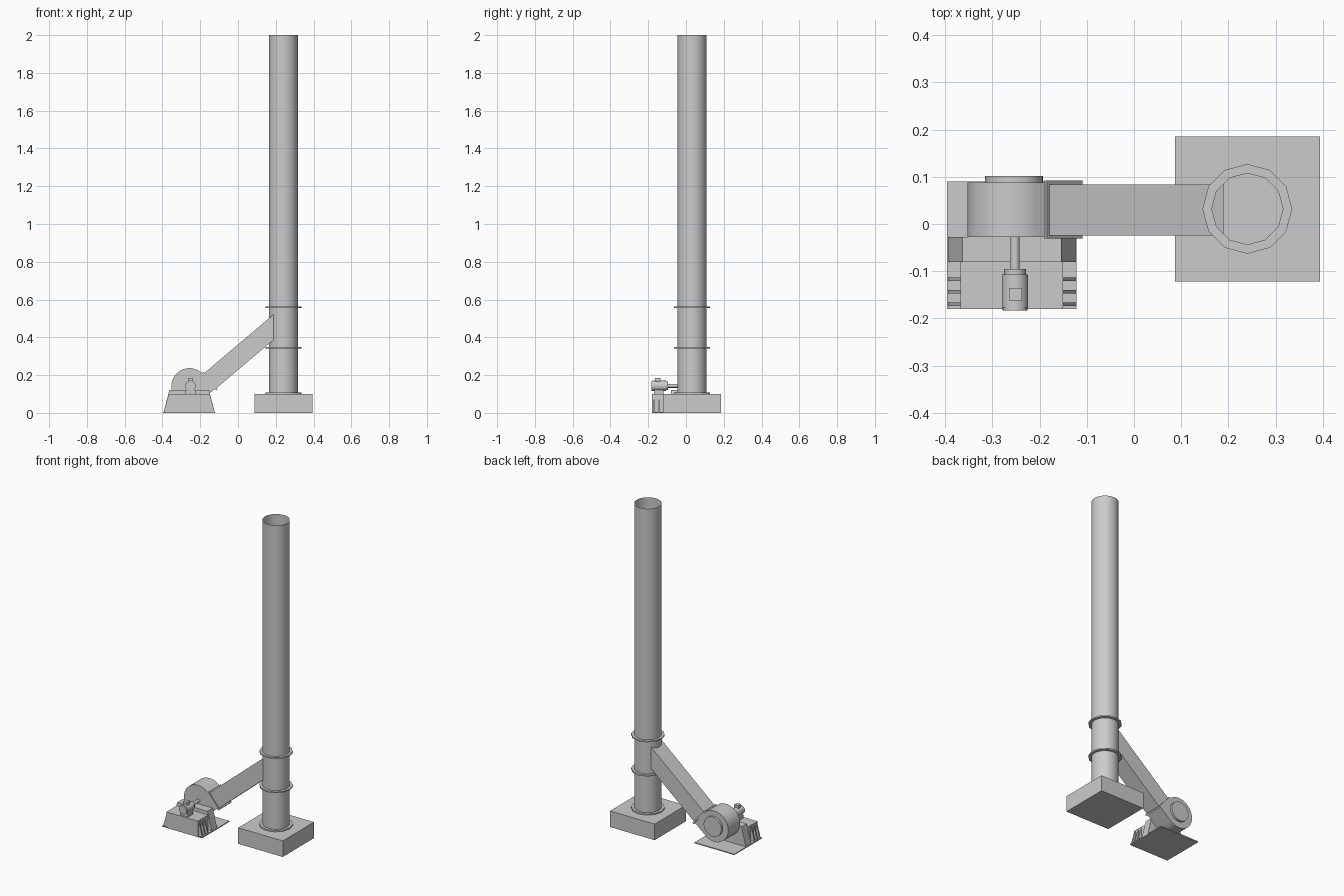
import bpy, bmesh, math
from mathutils import Matrix, Vector

if "Cube" in bpy.data.objects:
    bpy.data.objects.remove(bpy.data.objects["Cube"], do_unlink=True)

grey = bpy.data.materials.new("plain_grey")
grey.use_nodes = True
GREY = (0.6, 0.6, 0.6, 1)
grey.diffuse_color = GREY
grey.node_tree.nodes["Principled BSDF"].inputs["Base Color"].default_value = GREY


def finish(name, bm, smooth=False):
    bmesh.ops.recalc_face_normals(bm, faces=bm.faces[:])
    mesh = bpy.data.meshes.new(name)
    bm.to_mesh(mesh)
    bm.free()
    mesh.materials.append(grey)
    ob = bpy.data.objects.new(name, mesh)
    bpy.context.collection.objects.link(ob)
    if smooth:
        bpy.ops.object.select_all(action='DESELECT')
        ob.select_set(True)
        bpy.context.view_layer.objects.active = ob
        bpy.ops.object.shade_smooth_by_angle(angle=math.radians(35))
    return ob


def extrude_profile(name, points, y0, y1, smooth=False):
    """Prism from an (x, z) outline between two y values."""
    bm = bmesh.new()
    front = bm.faces.new([bm.verts.new((x, y0, z)) for x, z in points])
    moved = bmesh.ops.extrude_face_region(bm, geom=[front])["geom"]
    bmesh.ops.translate(bm, vec=(0, y1 - y0, 0),
                        verts=[v for v in moved if isinstance(v, bmesh.types.BMVert)])
    return finish(name, bm, smooth)


def box(name, x0, x1, y0, y1, z0, z1):
    return extrude_profile(name, [(x0, z0), (x1, z0), (x1, z1), (x0, z1)], y0, y1)


def cylinder(name, centre, radius, length, along_y=False, sides=32, caps=True):
    bm = bmesh.new()
    turn = Matrix.Rotation(math.pi / 2, 4, 'X') if along_y else Matrix.Identity(4)
    bmesh.ops.create_cone(bm, cap_ends=caps, segments=sides, radius1=radius,
                          radius2=radius, depth=length,
                          matrix=Matrix.Translation(centre) @ turn)
    return finish(name, bm, True)


# Chimney: foundation block, open stack and flange rings
CX, CY = 0.24, 0.032
box("foundation", 0.087, 0.394, -0.122, 0.185, 0, 0.1)
cylinder("stack", (CX, CY, 1.05), 0.077, 1.9, caps=False)


def ring(name, z):
    bm = bmesh.new()
    bmesh.ops.create_cone(bm, cap_ends=True, segments=12, radius1=0.095, radius2=0.095,
                          depth=0.008, matrix=Matrix.Translation((CX, CY, z))
                          @ Matrix.Rotation(math.radians(90), 4, 'Z'))
    # Open the middle so that the stack stays hollow
    caps = [f for f in bm.faces if abs(f.normal.z) > 0.9]
    bmesh.ops.inset_individual(bm, faces=caps, thickness=0.0195)
    inner = [f for f in bm.faces if len(f.verts) > 4]
    bmesh.ops.bridge_loops(bm, edges=[e for f in inner for e in f.edges])
    bmesh.ops.delete(bm, geom=inner, context='FACES_ONLY')
    finish(name, bm)


for label, height in (("base", 0.104), ("lower", 0.345), ("upper", 0.558)):
    ring(label + "_stack_flange", height)

# Sloping duct from the fan to the stack
extrude_profile("sloping_duct", [(-0.113, 0.132), (0.19, 0.388), (0.19, 0.523),
                                 (-0.182, 0.208)], -0.024, 0.084)

# Fan casing: scroll whose outlet runs out to the duct flange
FX, FZ, FR = -0.257, 0.141, 0.096
scroll = [(FX + FR * math.cos(a), FZ + FR * math.sin(a))
          for a in (math.radians(50 + 260 * i / 30) for i in range(31))]
extrude_profile("fan_casing", scroll + [(-0.119, 0.13), (-0.186, 0.21)],
                -0.028, 0.088, True)
cylinder("fan_inlet", (-0.254, 0.095, 0.143), 0.061, 0.014, True)

# Flange across the duct mouth
along = Vector((0.64, 0.77)) * 0.005
low, high = Vector((-0.112, 0.122)), Vector((-0.187, 0.213))
extrude_profile("duct_flange", [low - along, low + along, high + along, high - along],
                -0.031, 0.092)

# Base plate, motor pedestal and fan support
box("base_plate", -0.396, -0.122, -0.18, 0.09, 0, 0.006)
box("motor_pedestal", -0.367, -0.15, -0.18, -0.08, 0.006, 0.1)
extrude_profile("fan_support", [(-0.393, 0.006), (-0.124, 0.006), (-0.154, 0.122),
                                (-0.363, 0.122)], -0.08, -0.028)
for i in range(3):
    y = -0.17 + 0.0265 * i
    extrude_profile(f"pedestal_rib_{i + 1}", [(-0.393, 0.006), (-0.124, 0.006),
                                              (-0.15, 0.1), (-0.367, 0.1)],
                    y - 0.004, y + 0.004)

# Motor, its end covers, shaft, feet and terminal box
MX, MZ = -0.252, 0.143
cylinder("motor_body", (MX, -0.142, MZ), 0.028, 0.07, True, 24)
cylinder("motor_front_cover", (MX, -0.179, MZ), 0.026, 0.008, True, 24)
cylinder("motor_rear_cover", (MX, -0.101, MZ), 0.023, 0.012, True, 24)
cylinder("motor_shaft", (MX, -0.062, MZ), 0.01, 0.075, True, 16)
box("motor_feet", MX - 0.026, MX + 0.026, -0.17, -0.12, 0.1, 0.12)
box("terminal_box", MX - 0.013, MX + 0.015, -0.163, -0.136, 0.165, 0.186)
